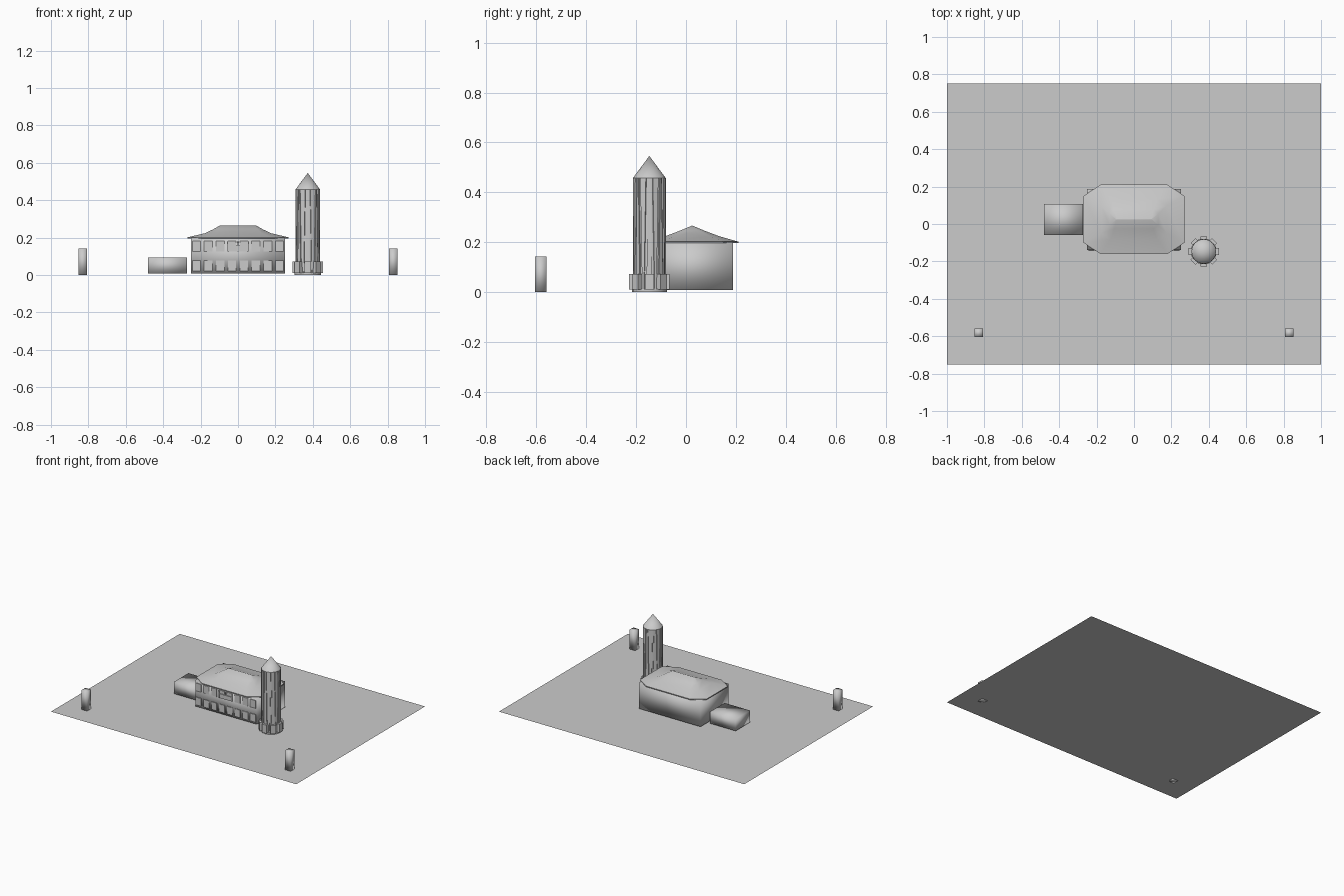
import bpy, bmesh, math
from mathutils import Matrix, Vector

if "Cube" in bpy.data.objects:
    bpy.data.objects.remove(bpy.data.objects["Cube"])

stone = bpy.data.materials.new("plain grey")
stone.diffuse_color = (0.6, 0.6, 0.6, 1)
stone.use_nodes = True
stone.node_tree.nodes["Principled BSDF"].inputs["Base Color"].default_value = stone.diffuse_color


def finish(name, bm, smooth=None):
    bmesh.ops.recalc_face_normals(bm, faces=bm.faces)
    me = bpy.data.meshes.new(name)
    bm.to_mesh(me)
    bm.free()
    me.materials.append(stone)
    ob = bpy.data.objects.new(name, me)
    bpy.context.collection.objects.link(ob)
    if smooth:
        bpy.ops.object.select_all(action='DESELECT')
        ob.select_set(True)
        bpy.context.view_layer.objects.active = ob
        bpy.ops.object.shade_smooth_by_angle(angle=math.radians(smooth))
    return ob


def add_box(bm, x0, x1, y0, y1, z0, z1, matrix=Matrix()):
    m = Matrix.Translation(((x0 + x1) / 2, (y0 + y1) / 2, (z0 + z1) / 2))
    s = Matrix.Diagonal((x1 - x0, y1 - y0, z1 - z0, 1))
    bmesh.ops.create_cube(bm, size=1, matrix=matrix @ m @ s)


def box(name, *dims, smooth=None):
    bm = bmesh.new()
    add_box(bm, *dims)
    return finish(name, bm, smooth)


def loft(bm, rings):
    rows = [[bm.verts.new(p) for p in ring] for ring in rings]
    n = len(rows[0])
    for a, b in zip(rows, rows[1:]):
        for i in range(n):
            j = (i + 1) % n
            bm.faces.new((a[i], a[j], b[j], b[i]))
    bm.faces.new(rows[0])
    bm.faces.new(rows[-1])


# Site: one flat sheet
bm = bmesh.new()
bm.faces.new([bm.verts.new(p) for p in
              ((-1, -.75, 0), (1, -.75, 0), (1, .75, 0), (-1, .75, 0))])
ground = finish("ground_sheet", bm)
if ground.data.polygons[0].normal.z < 0:
    ground.data.flip_normals()

# Gate posts at the front corners, softly shaded
for side, label in ((-1, "left"), (1, "right")):
    c = side * 0.83
    box("gate_post_" + label, c - .023, c + .023, -.605, -.56, 0, .142, smooth=100)

# Main hall and low annex
box("hall_walls", -.25, .25, -.14, .188, .008, .2, smooth=100)
box("annex", -.48, -.273, -.06, .108, .008, .095, smooth=100)

# Two rows of window plates on the front wall
bm = bmesh.new()
for z0, z1 in ((.022, .078), (.125, .182)):
    for i in range(8):
        c = -.222 + i * .0635
        add_box(bm, c - .022, c + .022, -.144, -.139, z0, z1)
finish("window_panels", bm)

# Framed balcony panel over the entrance
bm = bmesh.new()
add_box(bm, -.055, .055, -.148, -.139, .126, .152)
add_box(bm, -.055, .055, -.15, -.139, .152, .158)
for x in (-.052, 0, .052):
    add_box(bm, x - .003, x + .003, -.15, -.139, .126, .18)
finish("balcony_panel", bm)


# Flared hip roof with clipped corners
def clipped(hx, hy, cx, cy, z):
    pts = [(hx, hy - cy), (hx - cx, hy), (-hx + cx, hy), (-hx, hy - cy),
           (-hx, -hy + cy), (-hx + cx, -hy), (hx - cx, -hy), (hx, -hy + cy)]
    return [(x, y + .025, z) for x, y in pts]


bm = bmesh.new()
loft(bm, [clipped(.27, .185, .09, .06, .196), clipped(.27, .185, .09, .06, .202),
          clipped(.175, .108, .05, .035, .224), clipped(.13, .05, .025, .02, .246),
          clipped(.095, .002, .002, .001, .266)])
finish("hall_roof", bm, smooth=40)

# Round tower
TX, TY, R = .373, -.147, .066
place = Matrix.Translation((TX, TY, 0))


def cone(name, r1, r2, z0, z1, sides, smooth):
    bm = bmesh.new()
    bmesh.ops.create_cone(bm, cap_ends=True, segments=sides, radius1=r1, radius2=r2,
                          depth=z1 - z0,
                          matrix=Matrix.Translation((TX, TY, (z0 + z1) / 2)))
    return finish(name, bm, smooth)


cone("tower_base", .07, .07, 0, .012, 16, 40)
cone("tower_shaft", R - .004, R - .004, .012, .46, 16, 40)
cone("tower_cap", R, 0, .457, .546, 16, 60)

# Long tapering ribs, alternately pointing up and down
bm = bmesh.new()
for i in range(16):
    turn = place @ Matrix.Rotation(math.tau * i / 16, 4, 'Z')
    low, high = (.012, .004) if i % 2 == 0 else (.004, .012)
    rings = []
    for z, w in ((.012, low), (.457, high)):
        rings.append([turn @ Vector(p) for p in
                      ((R - .009, -w, z), (R, -w, z), (R, w, z), (R - .009, w, z))])
    loft(bm, rings)
finish("tower_ribs", bm)

# Ring of blocks around the tower foot
bm = bmesh.new()
for i in range(8):
    turn = place @ Matrix.Rotation(math.tau * i / 8, 4, 'Z')
    add_box(bm, .05, .081, -.018, .018, .01, .072, turn)
finish("tower_foot_blocks", bm)
